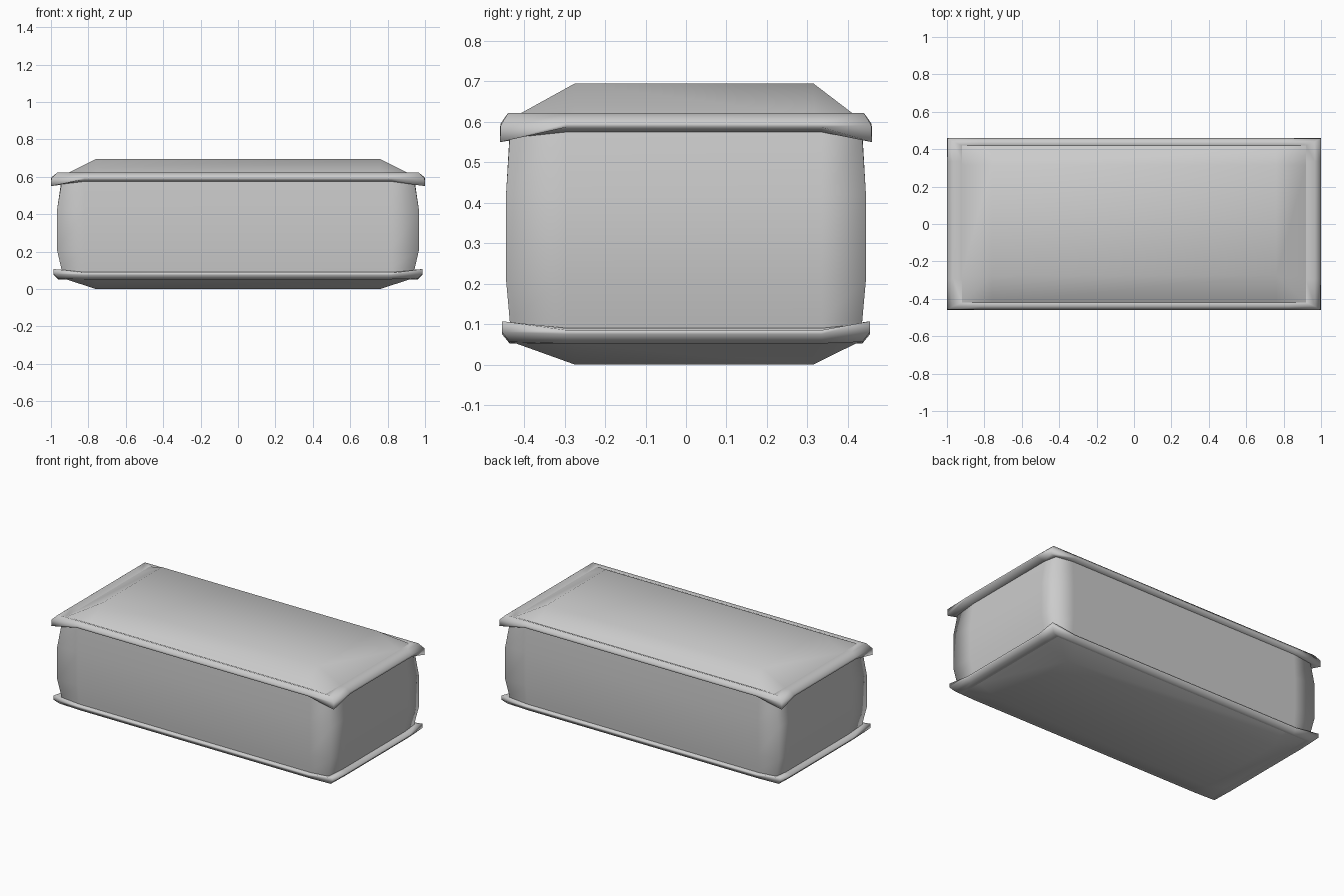
import bpy

if "Cube" in bpy.data.objects:
    bpy.data.objects.remove(bpy.data.objects["Cube"])

def make(name, verts, faces):
    mesh = bpy.data.meshes.new(name)
    mesh.from_pydata(verts, [], faces)
    mesh.polygons.foreach_set("use_smooth", [True] * len(mesh.polygons))
    mesh.update()
    obj = bpy.data.objects.new(name, mesh)
    bpy.context.collection.objects.link(obj)
    return obj

def ring(x, y, z_mid, z_corner):
    """Rectangular loop, two support points on each side, counter-clockwise."""
    a, b0, b1 = 0.82, -0.295, 0.335
    m, c = z_mid, z_corner
    return [(-x, -y, c), (-a, -y, m), (a, -y, m),
            (x, -y, c), (x, b0, m), (x, b1, m),
            (x, y, c), (a, y, m), (-a, y, m),
            (-x, y, c), (-x, b1, m), (-x, b0, m)]

def loft(name, rows):
    """Skin a stack of loops, listed bottom to top."""
    verts = [p for r in rows for p in ring(*r)]
    n = 12
    faces = [(k * n + i, k * n + (i + 1) % n, (k + 1) * n + (i + 1) % n, (k + 1) * n + i)
             for k in range(len(rows) - 1) for i in range(n)]
    return make(name, verts, faces)

def panel(name, z_edge, z_mid, flip=False):
    """Puffed panel: flat middle sloping to the seam."""
    xs, ys = (-0.92, -0.76, 0.76, 0.92), (-0.42, -0.275, 0.315, 0.42)
    verts = [(x, y, z_mid if i in (1, 2) and j in (1, 2) else z_edge)
             for j, y in enumerate(ys) for i, x in enumerate(xs)]
    faces = []
    for j in range(3):
        for i in range(3):
            k = j * 4 + i
            f = [k, k + 1, k + 5, k + 4]
            # corner quads fold along the diagonal ridge
            if i == 1 or j == 1:
                parts = [f]
            elif i == j:
                parts = [[f[0], f[1], f[2]], [f[0], f[2], f[3]]]
            else:
                parts = [[f[0], f[1], f[3]], [f[1], f[2], f[3]]]
            faces += [p[::-1] if flip else p for p in parts]
    return make(name, verts, faces)

# Bulging side walls
loft("cushion_sides", [(0.94, 0.433, 0.07, 0.08), (0.945, 0.436, 0.11, 0.11),
                       (0.968, 0.445, 0.21, 0.21), (0.968, 0.445, 0.42, 0.42),
                       (0.945, 0.436, 0.575, 0.56)])

# Top and bottom panels
panel("top_panel", 0.615, 0.695)
panel("bottom_panel", 0.052, 0.0, flip=True)

# Seam piping, drooping at the corners
loft("top_piping", [(0.945, 0.436, 0.575, 0.56), (1.0, 0.46, 0.587, 0.55),
                    (0.998, 0.458, 0.597, 0.592), (0.967, 0.44, 0.622, 0.622),
                    (0.92, 0.42, 0.615, 0.615)])
loft("bottom_piping", [(0.92, 0.42, 0.052, 0.052), (0.962, 0.436, 0.052, 0.056),
                       (0.986, 0.455, 0.075, 0.08), (0.986, 0.455, 0.085, 0.107),
                       (0.945, 0.436, 0.09, 0.1)])
